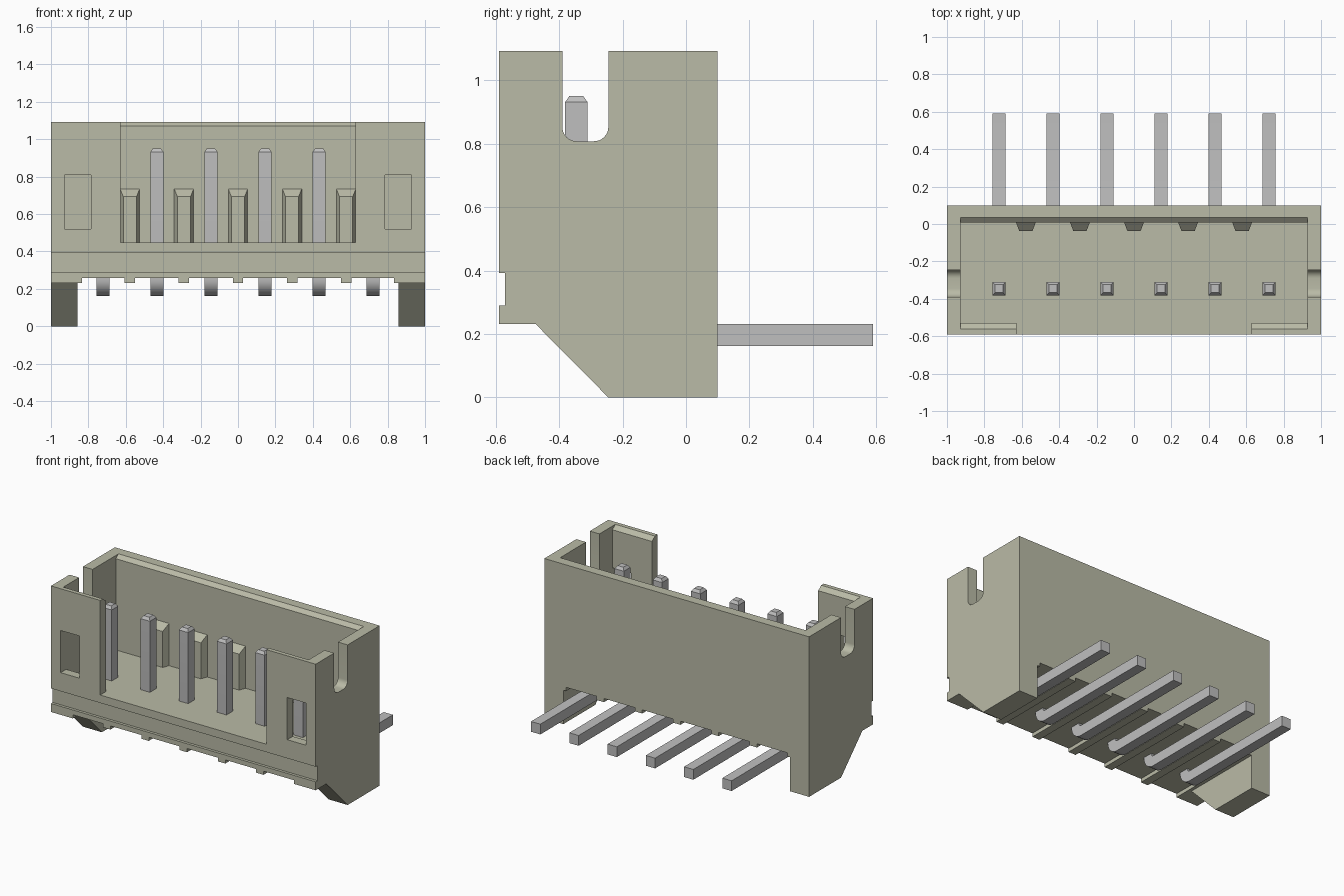
import bpy, bmesh, math
from mathutils import Vector

cube = bpy.data.objects.get("Cube")
if cube:
    bpy.data.objects.remove(cube, do_unlink=True)


def material(name, rgb):
    m = bpy.data.materials.new(name)
    m.use_nodes = True
    m.diffuse_color = (*rgb, 1)
    bsdf = next(n for n in m.node_tree.nodes if n.type == 'BSDF_PRINCIPLED')
    bsdf.inputs["Base Color"].default_value = (*rgb, 1)
    return m


BEIGE = material("beige plastic", (0.49, 0.495, 0.385))
METAL = material("grey metal", (0.52, 0.52, 0.52))


def arc(cy, cz, r, a0, a1, n=8):
    """Points on an arc, angles in degrees."""
    angles = [math.radians(a0 + (a1 - a0) * i / n) for i in range(n + 1)]
    return [(cy + r * math.cos(a), cz + r * math.sin(a)) for a in angles]


def prism(name, pts, lo, hi, mat, axis='x', tip=None):
    """Extrude a (y, z) profile along x, or an (x, z) profile along y."""
    place = (lambda p: (lo, *p)) if axis == 'x' else (lambda p: (p[0], lo, p[1]))
    step = (hi - lo, 0, 0) if axis == 'x' else (0, hi - lo, 0)
    bm = bmesh.new()
    face = bm.faces.new([bm.verts.new(place(p)) for p in pts])
    res = bmesh.ops.extrude_face_region(bm, geom=[face])
    bmesh.ops.translate(bm, vec=Vector(step),
                        verts=[v for v in res["geom"] if isinstance(v, bmesh.types.BMVert)])
    bmesh.ops.recalc_face_normals(bm, faces=bm.faces)
    if tip:  # tapered tip on the highest face
        top = max(bm.faces, key=lambda f: f.calc_center_median().z)
        bmesh.ops.inset_individual(bm, faces=[top], thickness=tip, depth=tip)
    me = bpy.data.meshes.new(name)
    bm.to_mesh(me)
    bm.free()
    me.materials.append(mat)
    ob = bpy.data.objects.new(name, me)
    bpy.context.collection.objects.link(ob)
    return ob


def box_yz(y0, y1, z0, z1):
    return [(y0, z0), (y1, z0), (y1, z1), (y0, z1)]


def smooth(ob):
    bpy.ops.object.select_all(action='DESELECT')
    ob.select_set(True)
    bpy.context.view_layer.objects.active = ob
    bpy.ops.object.shade_smooth_by_angle(angle=math.radians(30))


PITCH = 0.289
FLOOR, TOP = 0.447, 1.093
rib_xs = [PITCH * i for i in range(-2, 3)]

# Housing: side silhouette with feet, front groove and rounded side slot
side = [(-0.59, 0.232), (-0.475, 0.232), (-0.245, 0), (0.10, 0), (0.10, TOP), (-0.245, TOP)]
side += arc(-0.29, 0.853, 0.045, 0, -90)
side += arc(-0.345, 0.853, 0.045, -90, -180)
side += [(-0.39, TOP), (-0.59, TOP), (-0.59, 0.393), (-0.571, 0.393), (-0.571, 0.29), (-0.59, 0.29)]
housing = prism("housing", side, -1, 1, BEIGE)

# Cavity with lead-in chamfers on the front and back walls
cavity = [(-0.53, FLOOR), (0.007, FLOOR), (0.007, 1.07), (0.047, 1.104),
          (-0.575, 1.104), (-0.53, 1.068)]
# Gap between the feet, with small standoff ribs left under the floor
gap = [(0.857, -0.1), (0.857, 0.232), (0.835, 0.232), (0.835, 0.257)]
for x in reversed(rib_xs):
    gap += [(x + 0.028, 0.257), (x + 0.028, 0.232), (x - 0.028, 0.232), (x - 0.028, 0.257)]
gap += [(-0.835, 0.257), (-0.835, 0.232), (-0.857, 0.232), (-0.857, -0.1)]

cutters = [
    prism("cavity_cutter", cavity, -0.927, 0.927, BEIGE),
    prism("front_opening_cutter", box_yz(-0.7, -0.45, FLOOR, 1.2), -0.628, 0.628, BEIGE),
    prism("right_window_cutter", box_yz(-0.7, -0.45, 0.52, 0.808), -0.927, -0.785, BEIGE),
    prism("left_window_cutter", box_yz(-0.7, -0.45, 0.52, 0.808), 0.785, 0.927, BEIGE),
    prism("underside_cutter", gap, -0.8, 0.3, BEIGE, axis='y'),
]
for c in cutters:
    c.hide_render = True
    mod = housing.modifiers.new(c.name, 'BOOLEAN')
    mod.operation = 'DIFFERENCE'
    mod.solver = 'EXACT'
    mod.object = c
bpy.context.view_layer.update()
cut_mesh = bpy.data.meshes.new_from_object(
    housing.evaluated_get(bpy.context.evaluated_depsgraph_get()))
housing.modifiers.clear()
housing.data = cut_mesh
for c in cutters:
    bpy.data.objects.remove(c, do_unlink=True)
smooth(housing)

# Tapered keying ribs on the inside of the back wall
for i, x in enumerate(rib_xs):
    rib = prism(f"back_wall_rib_{i + 1}",
                [(0.007, FLOOR), (0.007, 0.735), (-0.038, 0.693), (-0.038, FLOOR)],
                x - 0.052, x + 0.052, BEIGE)
    for v in rib.data.vertices:
        if v.co.y < -0.02:
            v.co.x = x + (v.co.x - x) * 0.68

# Right-angle pins: upright contact, rounded bend, straight tail
pin = [(-0.311, 0.932), (-0.381, 0.932)]
pin += arc(-0.291, 0.252, 0.09, 180, 270)
pin += [(0.59, 0.162), (0.59, 0.232)]
pin += arc(-0.291, 0.252, 0.02, 270, 180, 4)
for i in range(6):
    x = PITCH * (i - 2.5)
    smooth(prism(f"pin_{i + 1}", pin, x - 0.035, x + 0.035, METAL, tip=0.019))
